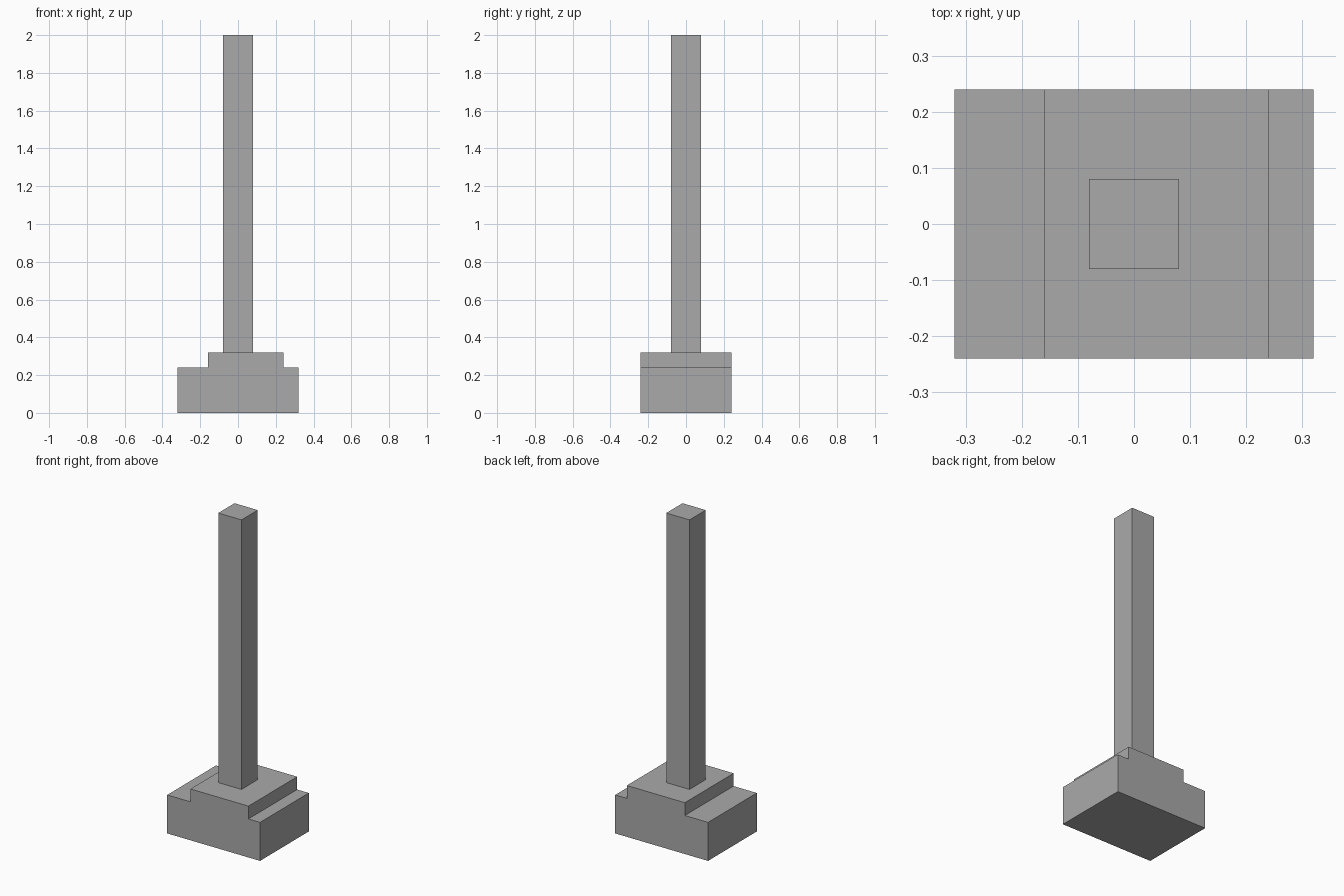
import bpy
import bmesh

if "Cube" in bpy.data.objects:
    bpy.data.objects.remove(bpy.data.objects["Cube"])

grey = bpy.data.materials.new("plain grey")
grey.diffuse_color = (0.4, 0.4, 0.4, 1)
grey.use_nodes = True
grey.node_tree.nodes["Principled BSDF"].inputs["Base Color"].default_value = grey.diffuse_color


def extrude_profile(name, points, depth):
    """Closed prism from an XZ outline, centred on y = 0."""
    bm = bmesh.new()
    face = bm.faces.new([bm.verts.new((x, -depth / 2, z)) for x, z in points])
    ext = bmesh.ops.extrude_face_region(bm, geom=[face])
    moved = [v for v in ext["geom"] if isinstance(v, bmesh.types.BMVert)]
    bmesh.ops.translate(bm, verts=moved, vec=(0, depth, 0))
    bmesh.ops.recalc_face_normals(bm, faces=bm.faces)
    mesh = bpy.data.meshes.new(name)
    bm.to_mesh(mesh)
    bm.free()
    mesh.materials.append(grey)
    obj = bpy.data.objects.new(name, mesh)
    bpy.context.collection.objects.link(obj)
    return obj


# Stepped base block, with a wider ledge on the left
extrude_profile("stepped_base", [
    (-0.32, 0), (0.32, 0), (0.32, 0.24), (0.24, 0.24),
    (0.24, 0.32), (-0.16, 0.32), (-0.16, 0.24), (-0.32, 0.24)], 0.48)

# Tall square post
extrude_profile("post", [
    (-0.08, 0.32), (0.08, 0.32), (0.08, 2), (-0.08, 2)], 0.16)
